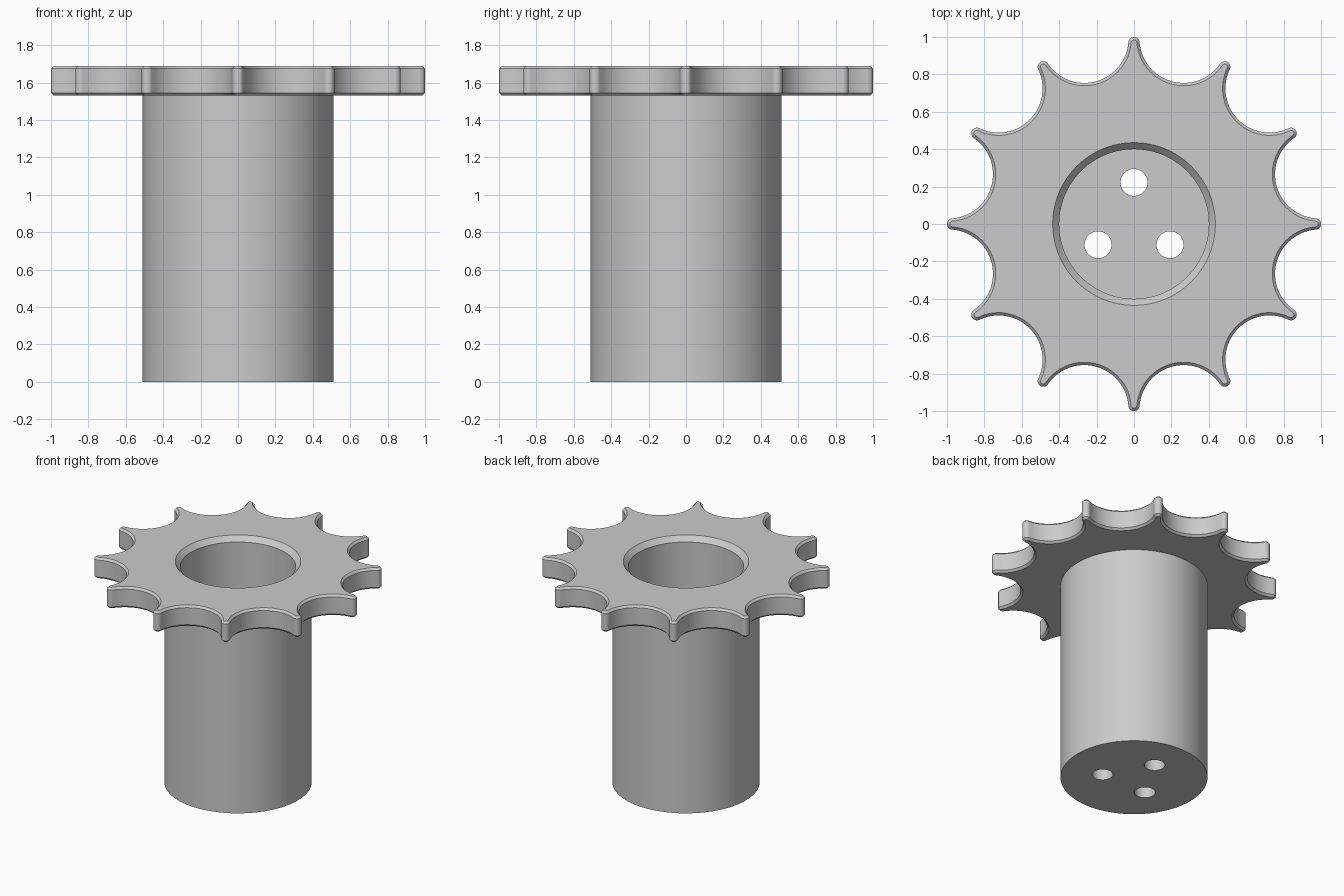
import bpy, bmesh, math
from math import cos, sin, radians

if "Cube" in bpy.data.objects:
    bpy.data.objects.remove(bpy.data.objects["Cube"])

grey = bpy.data.materials.new("plain grey")
grey.diffuse_color = (0.6, 0.6, 0.6, 1)
grey.use_nodes = True
grey.node_tree.nodes["Principled BSDF"].inputs["Base Color"].default_value = grey.diffuse_color


def stack(name, rings):
    """Solid made by joining closed rings of points, capped at both ends."""
    bm = bmesh.new()
    loops = [[bm.verts.new(p) for p in ring] for ring in rings]
    n = len(loops[0])
    for lo, hi in zip(loops, loops[1:]):
        for i in range(n):
            j = (i + 1) % n
            bm.faces.new((lo[i], lo[j], hi[j], hi[i]))
    bm.faces.new(loops[0][::-1])
    bm.faces.new(loops[-1])
    bmesh.ops.recalc_face_normals(bm, faces=bm.faces)
    mesh = bpy.data.meshes.new(name)
    bm.to_mesh(mesh)
    bm.free()
    mesh.materials.append(grey)
    ob = bpy.data.objects.new(name, mesh)
    bpy.context.collection.objects.link(ob)
    return ob


def circle(r, z, n=96, cx=0, cy=0):
    return [(cx + r * cos(math.tau * i / n), cy + r * sin(math.tau * i / n), z)
            for i in range(n)]


def star(inset, z):
    """Twelve rounded tips joined by tangent scallops, offset inwards."""
    tip_c, tip_r, cut_c, step = 0.97, 0.03, 1.025, radians(30)
    dx, dy = cut_c * cos(step / 2) - tip_c, cut_c * sin(step / 2)
    phi = math.atan2(dy, dx)
    cut_r = math.hypot(dx, dy) - tip_r
    pts = []
    for k in range(12):
        a = k * step
        for i in range(11):                      # rounded tip
            t = a - phi + 2 * phi * i / 10
            r = tip_r - inset
            pts.append((tip_c * cos(a) + r * cos(t), tip_c * sin(a) + r * sin(t), z))
        b = a + step / 2
        t0, t1 = a + phi + math.pi, b + math.pi
        for i in range(1, 24):                   # scallop
            t = t0 + 2 * (t1 - t0) * i / 24
            r = cut_r + inset
            pts.append((cut_c * cos(b) + r * cos(t), cut_c * sin(b) + r * sin(t), z))
    return pts


def boolean(target, tool, op):
    mod = target.modifiers.new(op.lower(), 'BOOLEAN')
    mod.operation, mod.solver, mod.object = op, 'EXACT', tool
    bpy.context.view_layer.objects.active = target
    bpy.ops.object.modifier_apply(modifier=mod.name)
    bpy.data.objects.remove(tool)


# Scalloped flange with chamfered rims
hub = stack("flanged_hub", [star(0.015, 1.53), star(0, 1.545),
                            star(0, 1.675), star(0.015, 1.69)])

# Round barrel under the flange
boolean(hub, stack("barrel", [circle(0.51, 0), circle(0.51, 1.6)]), 'UNION')

# Blind bore with chamfered mouth
boolean(hub, stack("bore", [circle(0.4, 0.16), circle(0.4, 1.652),
                            circle(0.435, 1.69), circle(0.435, 1.8)]), 'DIFFERENCE')

# Three through holes in the floor
for k in range(3):
    a = radians(90 + 120 * k)
    x, y = 0.222 * cos(a), 0.222 * sin(a)
    boolean(hub, stack("bolt_hole", [circle(0.072, -0.1, 40, x, y),
                                     circle(0.072, 0.5, 40, x, y)]), 'DIFFERENCE')

# Smooth curved walls, keep hard edges
bpy.ops.object.select_all(action='DESELECT')
hub.select_set(True)
bpy.context.view_layer.objects.active = hub
bpy.ops.object.shade_smooth_by_angle(angle=radians(30))
